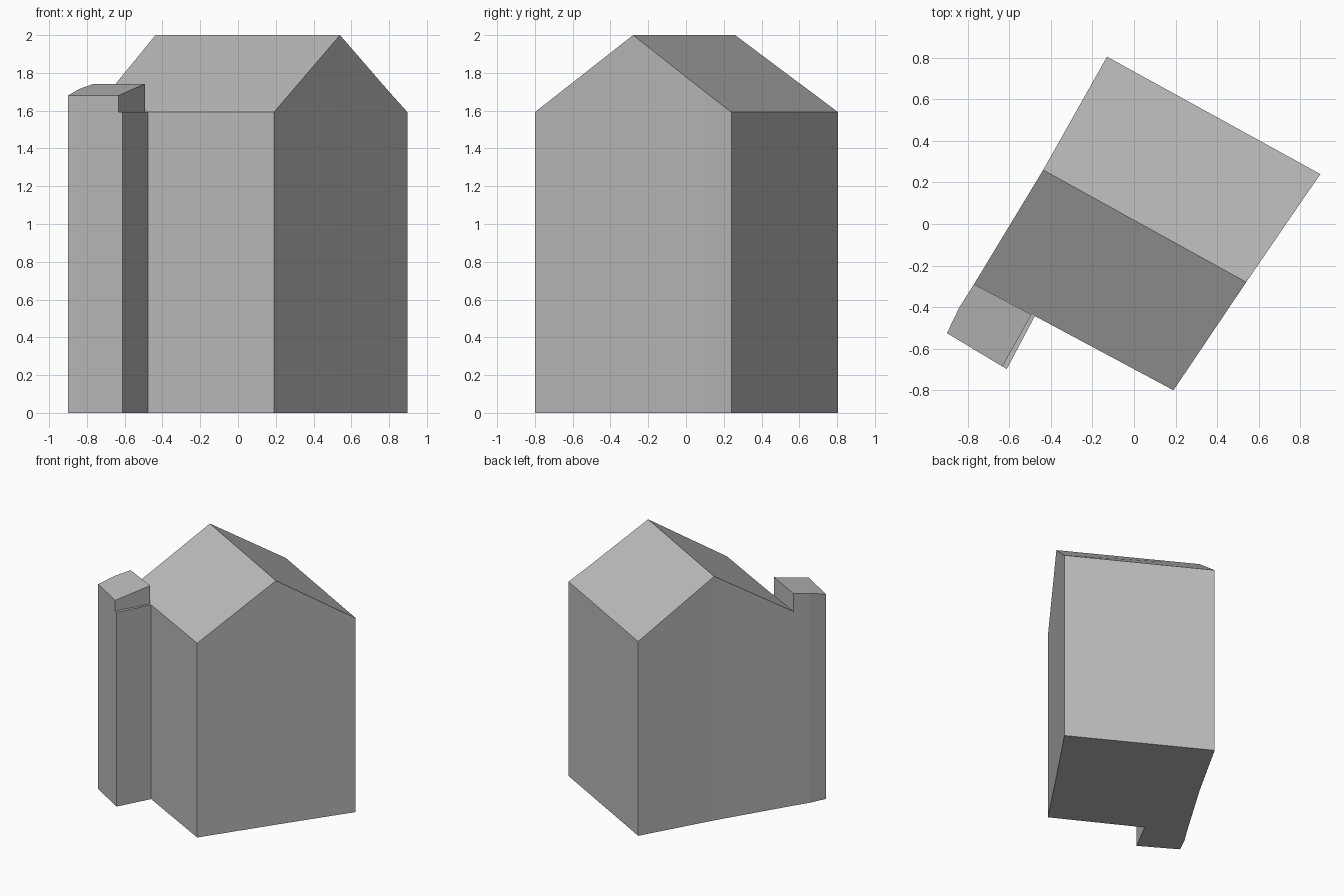
import bpy
import bmesh

cube = bpy.data.objects.get("Cube")
if cube:
    bpy.data.objects.remove(cube, do_unlink=True)

# One plain grey for the whole building
grey = bpy.data.materials.new("plain grey")
grey.use_nodes = True
colour = (0.5, 0.5, 0.5, 1)
grey.diffuse_color = colour
grey.node_tree.nodes["Principled BSDF"].inputs["Base Color"].default_value = colour

EAVE, RIDGE = 1.592, 2.0


def prism(name, outline, heights, caps, base=0.0, floor=True, open_walls=()):
    """Raise a counter-clockwise outline to the given heights; caps index the top corners."""
    bm = bmesh.new()
    low = [bm.verts.new((x, y, base)) for x, y in outline]
    top = [bm.verts.new((x, y, z)) for (x, y), z in zip(outline, heights)]
    count = len(outline)
    for i in range(count):
        j = (i + 1) % count
        if i not in open_walls:
            bm.faces.new((low[i], low[j], top[j], top[i]))
    for cap in caps:
        bm.faces.new([top[i] for i in cap])
    if floor:
        bm.faces.new(low[::-1])
    mesh = bpy.data.meshes.new(name)
    bm.to_mesh(mesh)
    bm.free()
    mesh.materials.append(grey)
    obj = bpy.data.objects.new(name, mesh)
    bpy.context.collection.objects.link(obj)
    return obj


# Corners where the annex meets the house
west, inner = (-0.77, -0.29), (-0.477, -0.443)
annex_side, annex_front = (-0.84, -0.40), (-0.90, -0.525)

# Gabled house body; the wall behind the annex is left open
house = [(-0.13, 0.805), (-0.437, 0.26), west, inner, (0.19, -0.80),
         (0.54, -0.28), (0.80, 0.10), (0.897, 0.24)]
prism("house_body", house,
      [EAVE, RIDGE, EAVE, EAVE, EAVE, RIDGE, 1.70, EAVE],
      [(0, 1, 5, 6, 7), (1, 2, 3, 4, 5)], open_walls=(2,))

# Annex wall up to the eave, with a narrow ledge
prism("annex_wall", [west, annex_side, annex_front, (-0.612, -0.698), inner],
      [EAVE] * 5, [range(5)], open_walls=(4,))

# Raised annex top with a gently sloping roof
prism("annex_roof", [west, annex_side, annex_front, (-0.633, -0.686), (-0.493, -0.436)],
      [1.74, 1.715, 1.68, 1.68, 1.742], [range(5)], base=EAVE, floor=False)
